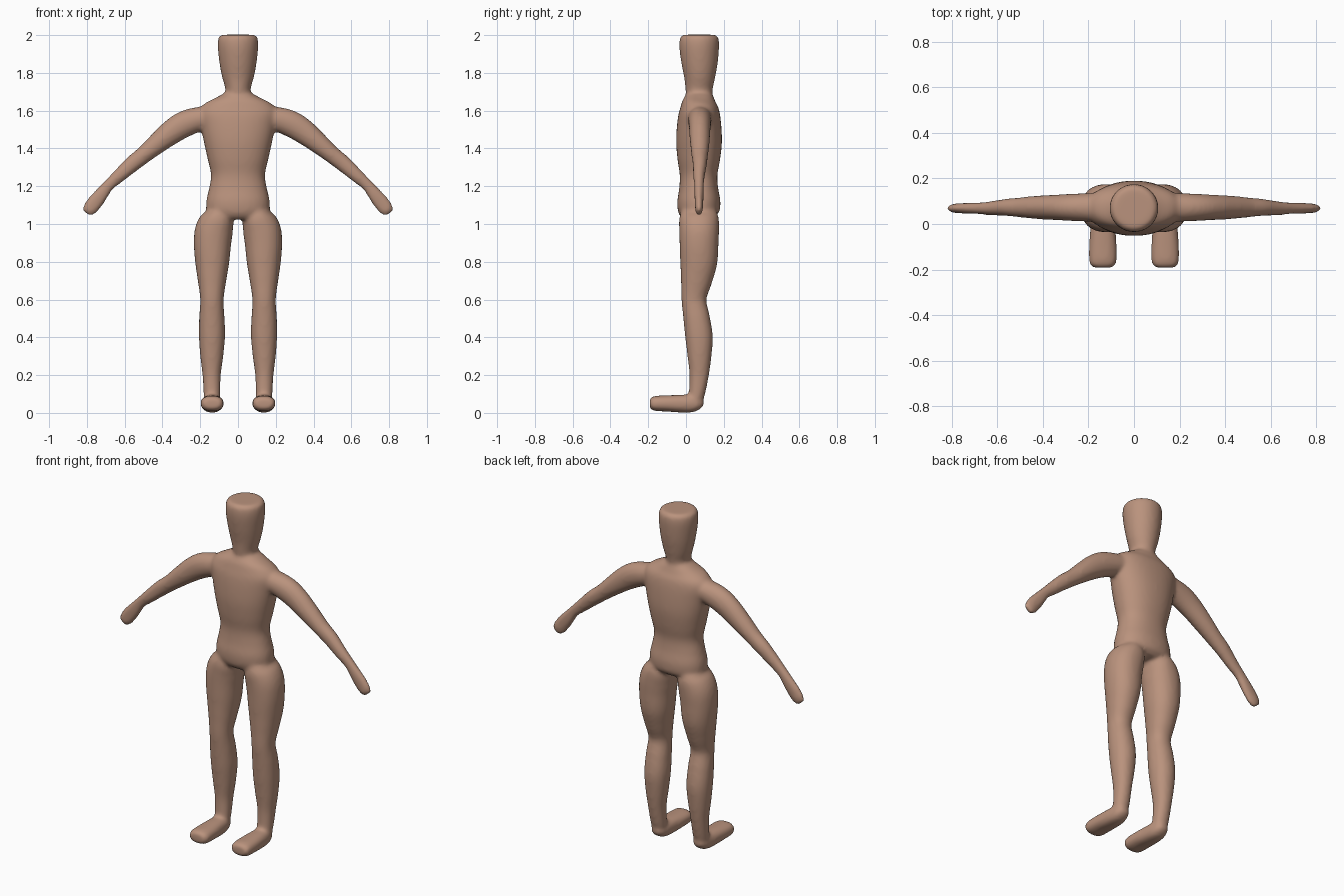
import bpy, math
from mathutils import Vector

SIDES, STEPS = 36, 5

skin = bpy.data.materials.new("skin tan")
skin.diffuse_color = (0.49, 0.29, 0.205, 1)

verts, faces = [], []


def spline(p, i, t):
    """Catmull-Rom point on stations p between i and i + 1."""
    a, b, c, d = (p[max(0, min(len(p) - 1, k))] for k in (i - 1, i, i + 1, i + 2))
    return [0.5 * (2 * q + (r - o) * t + (2 * o - 5 * q + 4 * r - s) * t * t
                   + (3 * q - o - 3 * r + s) * t ** 3) for o, q, r, s in zip(a, b, c, d)]


def loft(stations, side, power=2.0, mirror=1):
    """Closed tube through stations (x, y, z, half width along side, half depth)."""
    rows = [spline(stations, i, k / STEPS) for i in range(len(stations) - 1) for k in range(STEPS)]
    rows.append(list(stations[-1]))
    start = len(verts)
    pts = [Vector(r[:3]) for r in rows]
    for i, r in enumerate(rows):
        t = (pts[min(i + 1, len(pts) - 1)] - pts[max(i - 1, 0)]).normalized()
        u = (Vector(side) - t * t.dot(Vector(side))).normalized()
        v = t.cross(u)
        for k in range(SIDES):
            a = 2 * math.pi * k / SIDES
            c, s = math.cos(a), math.sin(a)
            c = math.copysign(abs(c) ** (2 / power), c) * max(r[3], 0.004)
            s = math.copysign(abs(s) ** (2 / power), s) * max(r[4], 0.004)
            p = pts[i] + u * c + v * s
            verts.append((p.x * mirror, p.y, p.z))
    flip = (lambda f: f[::-1]) if mirror < 0 else (lambda f: f)
    n = len(rows)
    for i in range(n - 1):
        for k in range(SIDES):
            a, b = start + i * SIDES + k, start + i * SIDES + (k + 1) % SIDES
            faces.append(flip((a, b, b + SIDES, a + SIDES)))
    faces.append(flip(tuple(start + k for k in reversed(range(SIDES)))))
    faces.append(flip(tuple(start + (n - 1) * SIDES + k for k in range(SIDES))))


# torso: z, half width, back y, front y
torso = [(1.03, 0.12, 0.15, -0.01), (1.06, 0.163, 0.176, -0.04), (1.12, 0.168, 0.182, -0.046),
         (1.19, 0.153, 0.17, -0.036), (1.26, 0.143, 0.166, -0.033), (1.34, 0.16, 0.18, -0.045),
         (1.43, 0.18, 0.19, -0.052), (1.52, 0.198, 0.187, -0.048), (1.59, 0.21, 0.178, -0.038),
         (1.635, 0.18, 0.162, -0.025), (1.67, 0.115, 0.148, -0.008), (1.70, 0.06, 0.13, 0.01)]
loft([(0, (b + f) / 2, z, w, (b - f) / 2) for z, w, b, f in torso], (1, 0, 0), 2.2)

# head and neck: z, half width, centre y, half depth
head = [(1.60, 0.07, 0.07, 0.07), (1.68, 0.067, 0.07, 0.07), (1.72, 0.068, 0.069, 0.073),
        (1.78, 0.085, 0.072, 0.083), (1.85, 0.098, 0.072, 0.096), (1.93, 0.107, 0.07, 0.105),
        (1.975, 0.106, 0.07, 0.104), (1.995, 0.098, 0.07, 0.096), (2.002, 0.08, 0.07, 0.08)]
loft([(0, y, z, w, d) for z, w, y, d in head], (1, 0, 0))

# legs: z, inner x, outer x, front y, back y
leg = [(0.03, 0.11, 0.16, 0.02, 0.055), (0.06, 0.098, 0.178, 0.01, 0.083), (0.10, 0.094, 0.182, 0.015, 0.10),
       (0.20, 0.091, 0.188, 0.018, 0.121), (0.30, 0.078, 0.2, 0.008, 0.135), (0.40, 0.069, 0.207, -0.004, 0.142),
       (0.50, 0.071, 0.206, -0.014, 0.127), (0.60, 0.076, 0.2, -0.024, 0.108), (0.70, 0.062, 0.213, -0.028, 0.138),
       (0.80, 0.046, 0.227, -0.031, 0.166), (0.90, 0.036, 0.234, -0.034, 0.172), (0.97, 0.026, 0.226, -0.036, 0.175),
       (1.03, 0.02, 0.19, -0.036, 0.173), (1.08, 0.04, 0.15, -0.02, 0.155)]
# feet: y, centre z, half width, half height
foot = [(0.082, 0.075, 0.022, 0.02), (0.065, 0.06, 0.041, 0.038), (0.03, 0.05, 0.05, 0.047),
        (-0.03, 0.049, 0.056, 0.047), (-0.10, 0.05, 0.061, 0.043), (-0.16, 0.05, 0.061, 0.04),
        (-0.184, 0.05, 0.053, 0.033), (-0.192, 0.05, 0.038, 0.02)]
# arms: x, z, half depth in y, half thickness
arm = [(0.10, 1.575, 0.06, 0.05), (0.18, 1.562, 0.063, 0.062), (0.27, 1.535, 0.06, 0.07),
       (0.34, 1.495, 0.056, 0.067), (0.42, 1.432, 0.052, 0.056), (0.50, 1.365, 0.044, 0.046),
       (0.56, 1.318, 0.038, 0.044), (0.63, 1.255, 0.031, 0.037), (0.685, 1.205, 0.026, 0.031),
       (0.725, 1.155, 0.025, 0.038), (0.765, 1.105, 0.022, 0.043), (0.79, 1.073, 0.02, 0.037),
       (0.803, 1.056, 0.012, 0.024)]
for m in (1, -1):
    loft([((i + o) / 2, (f + b) / 2, z, (o - i) / 2, (b - f) / 2) for z, i, o, f, b in leg], (1, 0, 0), 2.15, m)
    loft([(0.137, y, z, w, h) for y, z, w, h in foot], (1, 0, 0), 2.4, m)
    loft([(x, 0.073 if x < 0.6 else 0.069, z, d, t) for x, z, d, t in arm], (0, 1, 0), 2.0, m)

# fuse all tubes into one soft skin
mesh = bpy.data.meshes.new("body")
mesh.from_pydata(verts, [], faces)
mesh.materials.append(skin)
body = bpy.data.objects.new("body", mesh)
bpy.context.collection.objects.link(body)
fuse = body.modifiers.new("fuse", 'REMESH')
fuse.mode = 'VOXEL'
fuse.voxel_size = 0.01
fuse.use_smooth_shade = True
soften = body.modifiers.new("soften", 'SMOOTH')
soften.factor = 0.5
soften.iterations = 10
